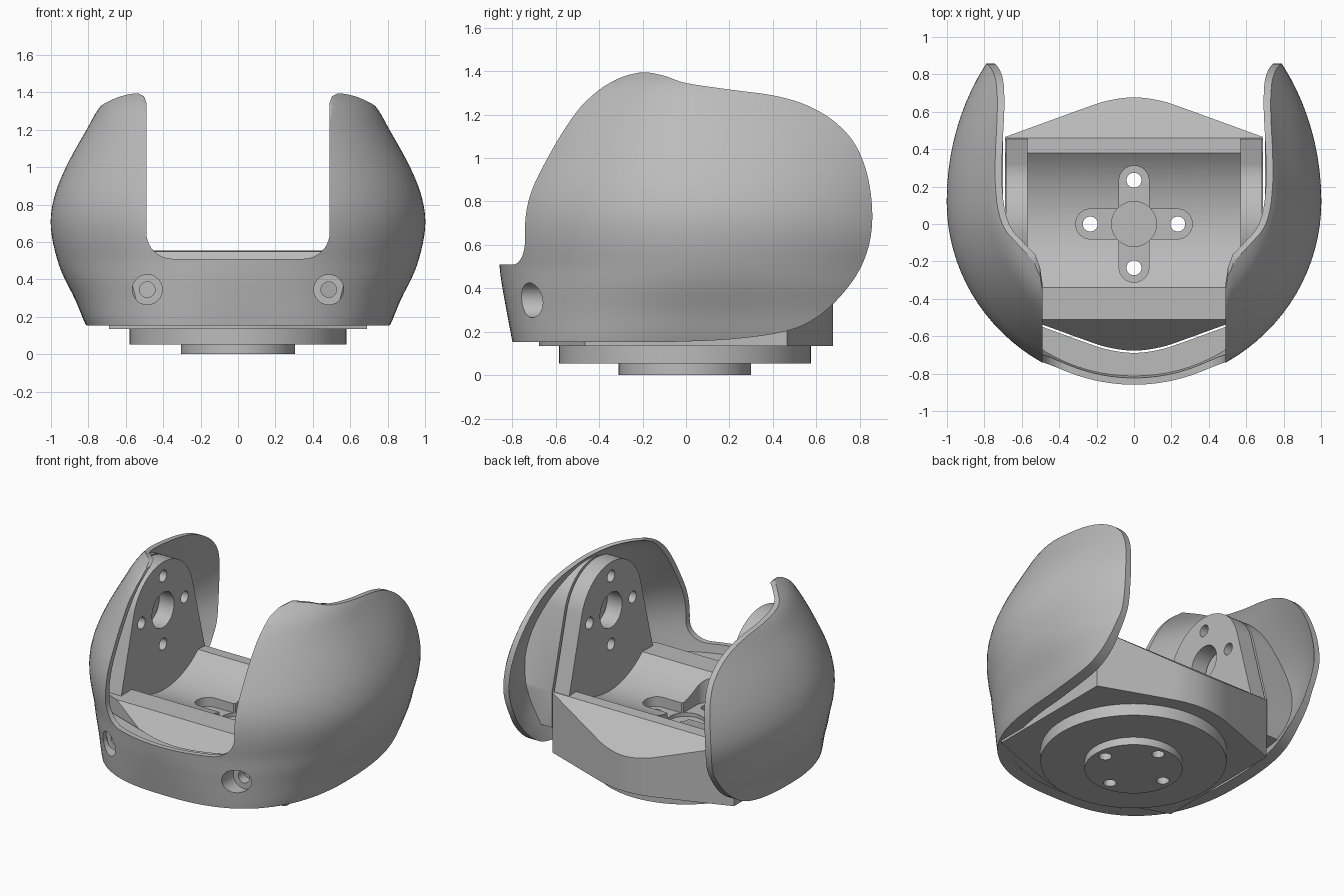
import bpy, bmesh
from math import cos, sin, pi, sqrt, asin, atan2
from mathutils import Vector

if "Cube" in bpy.data.objects:
    bpy.data.objects.remove(bpy.data.objects["Cube"])

grey = bpy.data.materials.new("light_grey")
grey.use_nodes = True
GREY = (0.5, 0.5, 0.5, 1)
grey.diffuse_color = GREY
grey.node_tree.nodes["Principled BSDF"].inputs["Base Color"].default_value = GREY


def finish(name, bm):
    bmesh.ops.recalc_face_normals(bm, faces=bm.faces)
    mesh = bpy.data.meshes.new(name)
    bm.to_mesh(mesh)
    bm.free()
    mesh.materials.append(grey)
    ob = bpy.data.objects.new(name, mesh)
    bpy.context.collection.objects.link(ob)
    return ob


def prism(name, pts, axis, lo, hi):
    """Extrude a 2D outline along an axis from lo to hi."""
    place = {"x": lambda a, b, d: (d, a, b),
             "y": lambda a, b, d: (a, d, b),
             "z": lambda a, b, d: (a, b, d)}[axis]
    bm = bmesh.new()
    ends = [[bm.verts.new(place(a, b, d)) for a, b in pts] for d in (lo, hi)]
    bm.faces.new(ends[0])
    bm.faces.new(ends[1])
    n = len(pts)
    for i in range(n):
        j = (i + 1) % n
        bm.faces.new((ends[0][i], ends[0][j], ends[1][j], ends[1][i]))
    return finish(name, bm)


def arc(cx, cy, r, a0, a1, n=24):
    return [(cx + r * cos(a0 + (a1 - a0) * i / n), cy + r * sin(a0 + (a1 - a0) * i / n))
            for i in range(n + 1)]


def cylinder(name, cx, cy, r, axis, lo, hi, n=48):
    return prism(name, arc(cx, cy, r, 0, 2 * pi, n)[:-1], axis, lo, hi)


def smooth(pts, n=6):
    """Catmull-Rom curve through the points."""
    v = [Vector(p) for p in pts]
    v = [2 * v[0] - v[1]] + v + [2 * v[-1] - v[-2]]
    out = []
    for a, b, c, d in zip(v, v[1:], v[2:], v[3:]):
        for i in range(n):
            t = i / n
            out.append(tuple(0.5 * (2 * b + (c - a) * t + (2 * a - 5 * b + 4 * c - d) * t * t
                                    + (3 * b - a - 3 * c + d) * t ** 3)))
    return out + [tuple(v[-2])]


def boolean(ob, tool, op="DIFFERENCE"):
    mod = ob.modifiers.new("cut", "BOOLEAN")
    mod.operation, mod.solver, mod.object = op, "EXACT", tool
    bpy.context.view_layer.objects.active = ob
    bpy.ops.object.modifier_apply(modifier=mod.name)
    bpy.data.objects.remove(tool)


def shade(ob):
    bpy.ops.object.select_all(action="DESELECT")
    ob.select_set(True)
    bpy.context.view_layer.objects.active = ob
    bpy.ops.object.shade_smooth_by_angle(angle=0.5)


# Barrel-shaped solid used for the shell skin and its hollow:
# side radius, front radius, height
BARREL = [(.68, .885, -.05), (.80, .915, .13), (.87, .945, .29), (.955, .975, .47),
          (1, .988, .67), (.985, .965, .83), (.92, .895, 1.0), (.81, .795, 1.2),
          (.735, .69, 1.325), (.64, .56, 1.4), (.5, .42, 1.46)]


def barrel(name, thin, flare, zmin):
    bm = bmesh.new()
    rows, n = [], 96
    for r, front, z in smooth(BARREL, 5):
        if z < zmin:
            continue
        low = min(max((.5 - z) / .35, 0), 1.2) ** 1.3
        t = thin + flare * low
        e = 2 / (2 + .6 * low)
        back = 1.2 if z > .67 else 1.2 * r
        row = []
        for i in range(n):
            c, s = cos(2 * pi * i / n), sin(2 * pi * i / n)
            ry = front if s < 0 else back
            x = (r - t) * abs(c) ** e * (1 if c > 0 else -1)
            y = .12 + (ry - t) * abs(s) ** e * (1 if s > 0 else -1)
            row.append(bm.verts.new((x, y, z)))
        rows.append(row)
    for a, b in zip(rows, rows[1:]):
        for i in range(n):
            j = (i + 1) % n
            bm.faces.new((a[i], a[j], b[j], b[i]))
    bm.faces.new(rows[0])
    bm.faces.new(rows[-1])
    return finish(name, bm)


# Outer shell: hollow barrel trimmed by a side outline and a front opening
shell = barrel("outer_shell", 0, 0, .04)
boolean(shell, barrel("hollow", .036, .05, -1))
side = smooth([(-.1, .152), (.2, .165), (.45, .2), (.6, .265), (.73, .385), (.82, .53),
               (.857, .7), (.84, .9), (.78, 1.06), (.68, 1.17), (.55, 1.245), (.4, 1.288),
               (.2, 1.315), (0, 1.345), (-.1, 1.378), (-.2, 1.394), (-.3, 1.37),
               (-.4, 1.313), (-.5, 1.22), (-.62, 1.08)])
boolean(shell, prism("side_trim", side + [(-1.2, .9), (-1.2, .152)], "x", -1.3, 1.3),
        "INTERSECT")
w, r, z0 = .49, .14, .51
flare = [(w, 1.345), (w + .012, 1.378), (w + .045, 1.396), (w + .045, 1.6)]
opening = (arc(-w + r, z0 + r, r, pi, 1.5 * pi, 10) + arc(w - r, z0 + r, r, 1.5 * pi, 2 * pi, 10)
           + flare + [(-x, z) for x, z in reversed(flare)])
boolean(shell, prism("opening", opening, "y", -1.5, 1.5))

# Base plan of the cradle: bowed front and back, straight flanks
bow = smooth([(.3, .607), (.15, .657), (0, .677), (-.15, .657), (-.3, .607)])
plan = [(.69, .465)] + bow + [(-.69, .465)]
plan += [(-x, -y) for x, y in plan]

# Solid front web filling the shell up to the cradle
edge = [(x, -y - .012) for x, y in plan[:len(plan) // 2]]
web = prism("front_web", edge + [(-.69, -1), (.69, -1)], "z", .154, .45)
boolean(web, barrel("web_trim", .02, .02, -1), "INTERSECT")

# Counterbored screw holes through the shell and the web
for sx in (-1, 1):
    boolean(shell, cylinder("screw_hole", sx * .485, .345, .08, "y", -1.2, -.4))
    boolean(web, cylinder("counterbore", sx * .485, .345, .08, "y", -1.2, -.63))
    boolean(web, cylinder("bore", sx * .485, .345, .042, "y", -.7, -.4, 24))
shade(shell)
shade(web)

# Side plate outline: straight flanks tangent to a round top
AXIS, TOP_R, FOOT = .97, .33, (.455, .55)
dist = sqrt(FOOT[0] ** 2 + (AXIS - FOOT[1]) ** 2)
lean = atan2(FOOT[1] - AXIS, FOOT[0]) + pi / 2 - asin(TOP_R / dist)
plate = arc(0, AXIS, TOP_R, lean, pi - lean, 32)
plate = plate + [(-FOOT[0], FOOT[1]), (-FOOT[0], .3), (FOOT[0], .3), FOOT]

# Pads joining the shell to the side plates
for sx, label in ((-1, "right"), (1, "left")):
    pad = prism(label + "_shell_pad", plate, "x", *sorted((sx * .7, sx * 1.1)))
    boolean(pad, barrel("pad_trim", .02, .03, -1), "INTERSECT")
    shade(pad)

# Cradle body: side section with a round trough, trimmed to the base plan
half = asin(.36 / .55)
trough = arc(.02, AXIS, .55, -pi / 2 + half, -pi / 2 - half)
body = [(-.7, .135), (.7, .135), (.7, .36), (.46, .55)] + trough + [(-.51, .55), (-.7, .3)]
cradle = prism("cradle", body, "x", -.69, .69)
boolean(cradle, prism("plan_trim", plan, "z", 0, 1), "INTERSECT")
for sx in (-1, 1):
    boolean(cradle, prism("plate", plate, "x", *sorted((sx * .57, sx * .685))), "UNION")

# Round feet under the cradle
boolean(cradle, cylinder("wide_disc", 0, -.005, .58, "z", .053, .2, 72), "UNION")
boolean(cradle, cylinder("small_disc", 0, -.005, .305, "z", 0, .1, 64), "UNION")

# Cross-shaped pocket in the trough floor
slot = arc(.232, 0, .08, -pi / 2, pi / 2, 16) + arc(-.232, 0, .08, pi / 2, 1.5 * pi, 16)
boolean(cradle, prism("slot_x", slot, "z", .36, .7))
boolean(cradle, prism("slot_y", [(-y, x) for x, y in slot], "z", .36, .7))
boolean(cradle, cylinder("hub", 0, 0, .12, "z", .335, .7))

# Bolt circles in the floor and both side plates, and the axle hole
for k in range(4):
    a, b = .234 * cos(k * pi / 2), .234 * sin(k * pi / 2)
    boolean(cradle, cylinder("floor_bolt", a, b, .04, "z", -.1, .7, 24))
    boolean(cradle, cylinder("plate_bolt", a, AXIS + b, .04, "x", -.75, .75, 24))
boolean(cradle, cylinder("axle", 0, AXIS, .12, "x", -.75, .75))
shade(cradle)
